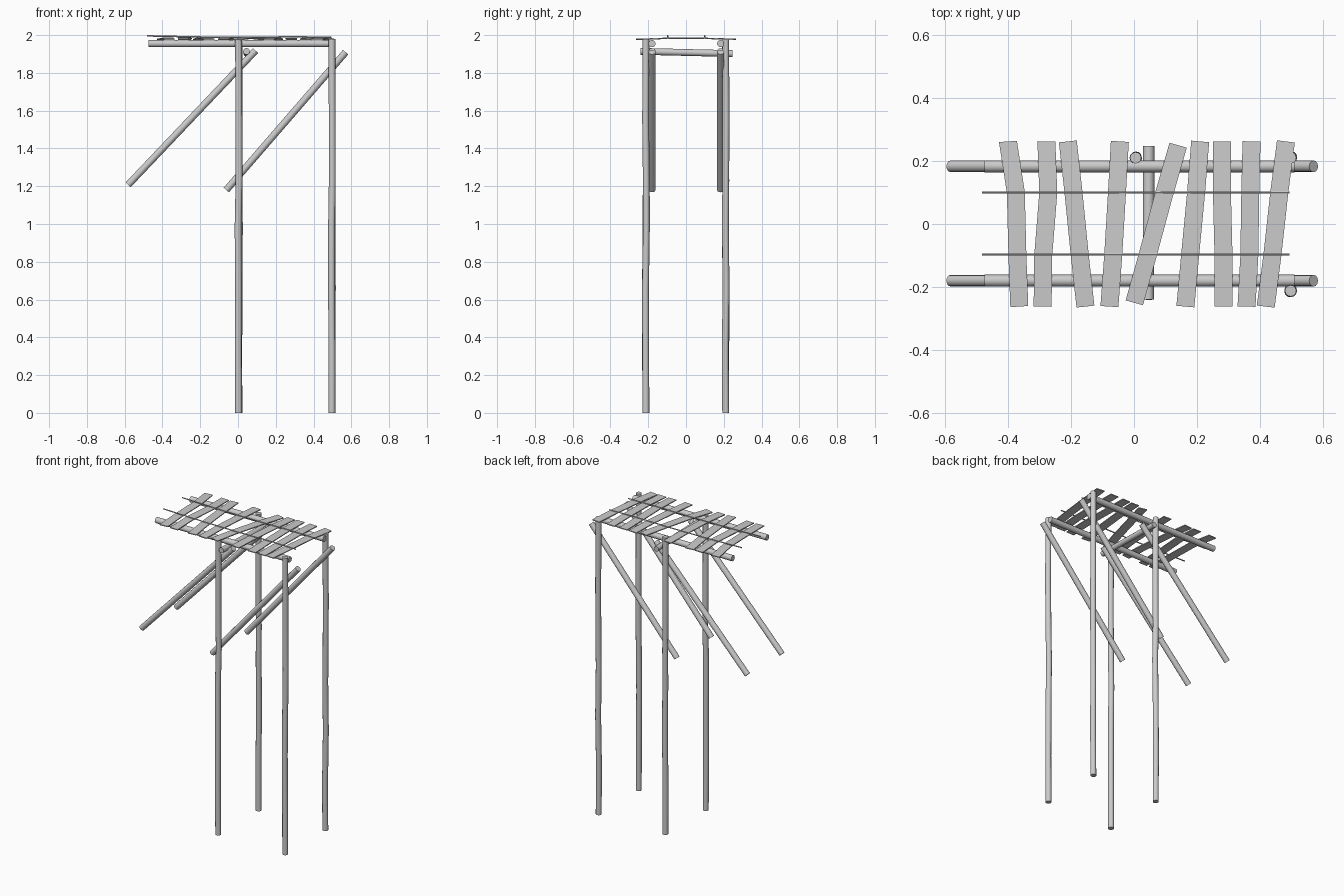
import bpy, bmesh, math, random
from mathutils import Vector

if "Cube" in bpy.data.objects:
    bpy.data.objects.remove(bpy.data.objects["Cube"])

random.seed(4)


def finish(name, bm):
    bmesh.ops.recalc_face_normals(bm, faces=bm.faces)
    me = bpy.data.meshes.new(name)
    bm.to_mesh(me)
    bm.free()
    ob = bpy.data.objects.new(name, me)
    bpy.context.collection.objects.link(ob)
    return ob


def pole(name, path, r, sides=12):
    """Round pole swept along a nearly straight path."""
    path = [Vector(p) for p in path]
    axis = (path[-1] - path[0]).normalized()
    ref = Vector((0, 1, 0)) if abs(axis.y) < 0.9 else Vector((0, 0, 1))
    u = axis.cross(ref).normalized()
    v = axis.cross(u)
    bm = bmesh.new()
    rings = []
    for p in path:
        rings.append([bm.verts.new(p + (u * math.cos(a) + v * math.sin(a)) * r)
                      for a in (2 * math.pi * i / sides for i in range(sides))])
    for a, b in zip(rings, rings[1:]):
        for i in range(sides):
            j = (i + 1) % sides
            bm.faces.new((a[i], a[j], b[j], b[i])).smooth = sides > 6
    bm.faces.new(rings[0])
    bm.faces.new(rings[-1])
    return finish(name, bm)


def plank(name, pts, width, thick):
    """Flat board following (x, y, z) points, z being its underside."""
    bm = bmesh.new()
    d = Vector(pts[-1]) - Vector(pts[0])
    d.z = 0
    side = Vector((-d.y, d.x, 0)).normalized() * width / 2
    up = Vector((0, 0, thick))
    rings = []
    for p in map(Vector, pts):
        rings.append([bm.verts.new(q) for q in
                      (p - side, p + side, p + side + up, p - side + up)])
    for a, b in zip(rings, rings[1:]):
        for i in range(4):
            j = (i + 1) % 4
            bm.faces.new((a[i], a[j], b[j], b[i]))
    bm.faces.new(rings[0])
    bm.faces.new(rings[-1])
    return finish(name, bm)


# four tall, slightly crooked posts
for label, x, y in (("front_left", 0.003, -0.212), ("front_right", 0.497, -0.212),
                    ("back_left", 0.005, 0.21), ("back_right", 0.497, 0.21)):
    path = [(x, y, 0)]
    for z in (0.33, 0.66, 0.99, 1.23, 1.55):
        path.append((x + random.uniform(-.003, .003), y + random.uniform(-.003, .003), z))
    path.append((x, y, 1.98))
    pole("post_" + label, path, 0.018)

# long beams and diagonal braces on both sides
for side, y in (("front", -0.18), ("back", 0.183)):
    pole("beam_" + side, [(-0.475, y, 1.955), (0.51, y, 1.955)], 0.019)
    pole("outer_brace_" + side, [(-0.582, y, 1.207), (0.093, y, 1.918)], 0.0185)
    pole("inner_brace_" + side, [(-0.062, y, 1.18), (0.57, y, 1.91)], 0.0185)

# cross beam under the deck
pole("cross_beam", [(0.045, -0.24, 1.914), (0.047, 0.247, 1.902)], 0.018)

# uneven deck planks: x at the back, upper middle, lower middle and front
for n, xs in enumerate(((-.400, -.375, -.370, -.364), (-.278, -.272, -.288, -.290),
                        (-.210, -.192, -.172, -.154), (-.045, -.054, -.066, -.078),
                        (.140, .097, .043, .001), (.210, .197, .178, .163),
                        (.279, .279, .284, .284), (.373, .369, .366, .357),
                        (.482, .461, .439, .418))):
    end = 0.25 if n == 4 else 0.262
    pts = [(x, y, z + random.uniform(-.001, .001)) for x, y, z in
           zip(xs, (end, 0.1, -0.1, -end), (1.975, 1.98, 1.98, 1.975))]
    plank("deck_plank_%d" % (n + 1), pts, 0.057, 0.006)

# thin battens running over the planks
for side, y in (("front", -0.097), ("back", 0.1)):
    pole("batten_" + side, [(-0.482, y, 1.996), (-0.2, y, 1.990), (0.05, y, 1.988),
                            (0.3, y, 1.991), (0.494, y, 1.988)], 0.004, 6)
